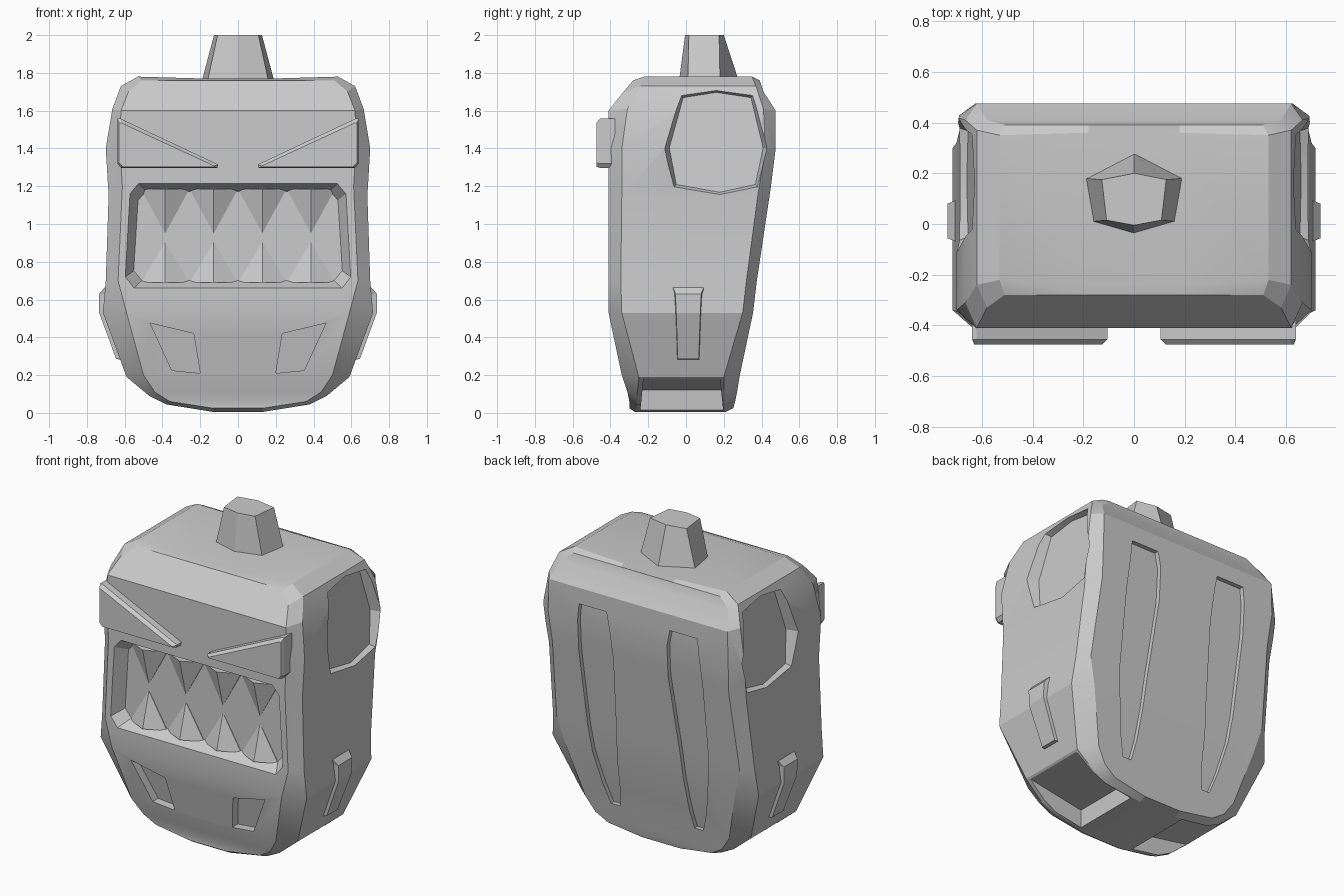
import bpy, bmesh

if "Cube" in bpy.data.objects:
    bpy.data.objects.remove(bpy.data.objects["Cube"])


def make(name, solids):
    """Loft each solid (a list of point rings) into one mesh object."""
    bm = bmesh.new()
    for rings in solids:
        rows = [[bm.verts.new(p) for p in ring] for ring in rings]
        n = len(rows[0])
        for a, b in zip(rows, rows[1:]):
            for i in range(n):
                j = (i + 1) % n
                bm.faces.new((a[i], a[j], b[j], b[i]))
        bm.faces.new(rows[0][::-1])
        bm.faces.new(rows[-1])
    bmesh.ops.remove_doubles(bm, verts=bm.verts, dist=1e-4)
    bmesh.ops.recalc_face_normals(bm, faces=bm.faces)
    mesh = bpy.data.meshes.new(name)
    bm.to_mesh(mesh)
    bm.free()
    ob = bpy.data.objects.new(name, mesh)
    bpy.context.collection.objects.link(ob)
    return ob


def both(solid):
    """A right-hand solid and its mirror image."""
    return [solid, [[(-x, y, z) for x, y, z in r] for r in solid]]


def scaled(pts, c, su, sv):
    return [(c[0] + (u - c[0]) * su, c[1] + (v - c[1]) * sv) for u, v in pts]


# body: silhouette x, z and its front/back y, then bevel-inset x, z and front/back y
outer = [(.13, .005, -.27, .21), (.38, .045, -.26, .20), (.47, .09, -.26, .20),
         (.59, .19, -.25, .20), (.715, .53, -.34, .30), (.70, .70, -.345, .32),
         (.685, 1.15, -.34, .38), (.70, 1.40, -.34, .42), (.665, 1.61, -.31, .41),
         (.62, 1.73, -.24, .37), (.53, 1.78, -.22, .35), (.18, 1.77, -.24, .36)]
inner = [(.13, .025, -.30, .25), (.36, .06, -.30, .26), (.44, .11, -.31, .27),
         (.50, .20, -.34, .285), (.59, .53, -.41, .355), (.635, .70, -.41, .375),
         (.612, 1.20, -.41, .45), (.625, 1.40, -.41, .475), (.62, 1.60, -.41, .475),
         (.58, 1.70, -.33, .41), (.51, 1.76, -.28, .39), (.18, 1.755, -.28, .39)]
rings = []
for (xo, zo, fo, bo), (xi, zi, fi, bi) in zip(outer, inner):
    half = [(xi, fi, zi), (xo, fo, zo), (xo, bo, zo), (xi, bi, zi)]
    rings.append(half + [(-x, y, z) for x, y, z in half[::-1]])
body = make("body", [rings])


def back_y(z):
    for (_, z0, _, y0), (_, z1, _, y1) in zip(inner, inner[1:]):
        if z0 <= z <= z1:
            return y0 + (y1 - y0) * (z - z0) / (z1 - z0)
    return .39


# mouth recess with sloped walls
right = [(.55, .66), (.597, .72), (.572, 1.16), (.525, 1.215)]
mouth = right + [(-x, z) for x, z in right[::-1]]
cuts = [[[(x, y, z) for x, z in scaled(mouth, (0, .937), sx, sz)]
         for y, sx, sz in ((-.45, 1.037, 1.075), (-.33, .925, .85))]]

# lower front vents
vent = [(.465, .475), (.235, .42), (.20, .21), (.35, .225)]
cuts += both([[(x, -.5, z) for x, z in vent],
              [(x, -.355 + (.53 - z) * .21, z) for x, z in vent]])

# eight-sided side recesses
port = [(-.03, 1.69), (.16, 1.72), (.36, 1.69), (.43, 1.4),
        (.385, 1.19), (.18, 1.145), (-.07, 1.19), (-.11, 1.4)]
cuts += both([[(.80, y, z) for y, z in scaled(port, (.16, 1.43), 1.14, 1.14)],
              [(.632 - .117 * (z - 1.4), y, z)
               for y, z in scaled(port, (.16, 1.43), .92, .92)]])

# long grooves down the back
groove = [(.20, .26, .32), (.33, .24, .36), (.53, .23, .40), (.70, .22, .42),
          (1.2, .19, .43), (1.4, .20, .42), (1.5, .22, .41)]
cuts += both([[(a, back_y(z) - .028, z), (b, back_y(z) - .028, z),
               (b, .6, z), (a, .6, z)] for z, a, b in groove])

# open pockets under each end
foot = [(.585, .182), (.2, .12), (.18, -.1), (.75, -.1)]
cuts += both([[(x, -.225 - (.18 - z) * .1, z) for x, z in foot],
              [(x, .18 + (.18 - z) * .1, z) for x, z in foot]])

cutter = make("recess_cutter", cuts)
cutter.hide_render = True
mod = body.modifiers.new("recesses", 'BOOLEAN')
mod.operation, mod.solver, mod.object = 'DIFFERENCE', 'EXACT', cutter
bpy.context.view_layer.objects.active = body
bpy.ops.object.modifier_apply(modifier=mod.name)
bpy.data.objects.remove(cutter)

# pointed teeth
teeth = []
for i in range(4):
    x = (i - 1.5) * .257
    for base, tip in ((1.185, .95), (.69, .905)):
        teeth.append([[(x - .128, -.32, base), (x + .128, -.32, base),
                       (x + .128, -.335, base), (x, -.395, base),
                       (x - .128, -.335, base)],
                      [(x, -.333, tip)] * 5])
# tips collapse to one point; fan the sides as triangles
tb = bmesh.new()
for base, tip in teeth:
    vs = [tb.verts.new(p) for p in base]
    apex = tb.verts.new(tip[0])
    tb.faces.new(vs)
    for i in range(5):
        tb.faces.new((vs[i], vs[(i + 1) % 5], apex))
bmesh.ops.recalc_face_normals(tb, faces=tb.faces)
tm = bpy.data.meshes.new("teeth")
tb.to_mesh(tm)
tb.free()
bpy.context.collection.objects.link(bpy.data.objects.new("teeth", tm))

# slanted brows
brow = [(.638, 1.558), (.622, 1.558), (.105, 1.315), (.11, 1.297), (.62, 1.297), (.638, 1.32)]
face = [(.63, 1.535), (.618, 1.535), (.125, 1.307), (.125, 1.303), (.61, 1.303), (.63, 1.325)]
brows = make("brows", both([[(x, -.375, z) for x, z in brow],
                            [(x, -.455, z) for x, z in brow],
                            [(x, -.475, z) for x, z in face]]))

# side fins: z, back x, outer x, half width
fin = [(.28, .56, .60, .075), (.285, .56, .645, .065), (.53, .66, .735, .075),
       (.63, .66, .735, .08), (.665, .66, .705, .095)]
fins = make("side_fins", both([[(a, .012 - w, z), (b, .012 - w * .85, z),
                                (b, .012 + w * .85, z), (a, .012 + w, z)]
                               for z, a, b, w in fin]))

# neck stub
low = [(0, .28), (.192, .18), (.162, .01), (0, -.037), (-.162, .01), (-.192, .18)]
top = [(0, .20), (.127, .175), (.108, .015), (0, -.005), (-.108, .015), (-.127, .175)]
neck = make("neck", [[[(x, y, 1.755) for x, y in low], [(x, y, 2) for x, y in top]]])

# soft shading across the gentle bends of the body
bpy.ops.object.select_all(action='DESELECT')
body.select_set(True)
bpy.context.view_layer.objects.active = body
bpy.ops.object.shade_smooth_by_angle(angle=.35)
